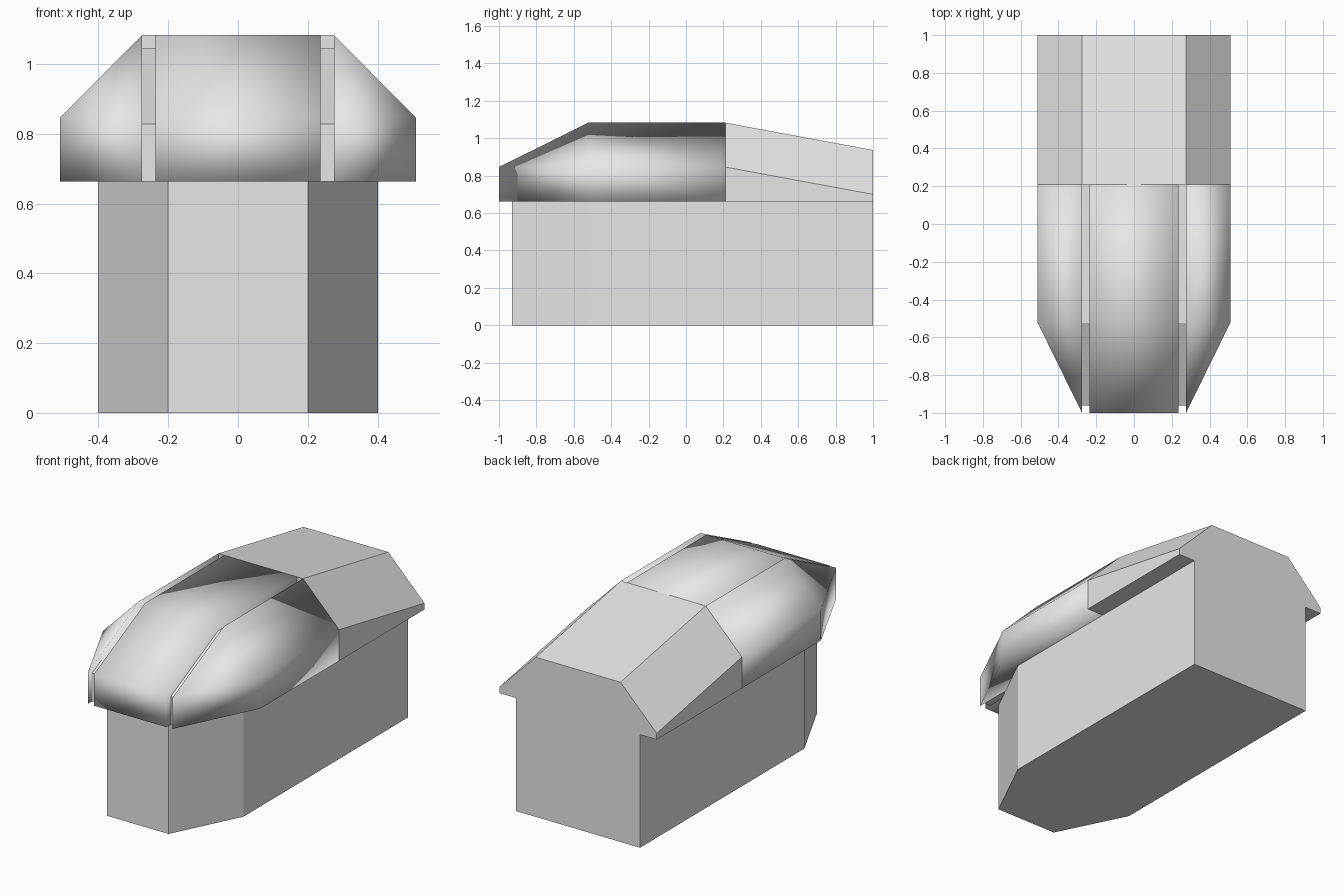
import bpy, bmesh

cube = bpy.data.objects.get("Cube")
if cube:
    bpy.data.objects.remove(cube, do_unlink=True)

# One plain grey for the whole model
grey = bpy.data.materials.new("plain_grey")
grey.use_nodes = True
colour = (0.8, 0.8, 0.8, 1.0)
grey.diffuse_color = colour
grey.node_tree.nodes["Principled BSDF"].inputs["Base Color"].default_value = colour


def solid(name, points, smooth=False):
    """Closed convex solid spanned by its corner points."""
    bm = bmesh.new()
    for p in points:
        bm.verts.new(p)
    bmesh.ops.convex_hull(bm, input=bm.verts[:])
    bmesh.ops.dissolve_limit(bm, angle_limit=0.01, verts=bm.verts[:], edges=bm.edges[:])
    bmesh.ops.recalc_face_normals(bm, faces=bm.faces[:])
    for f in bm.faces:
        f.smooth = smooth
    mesh = bpy.data.meshes.new(name)
    bm.to_mesh(mesh)
    bm.free()
    mesh.materials.append(grey)
    obj = bpy.data.objects.new(name, mesh)
    bpy.context.collection.objects.link(obj)
    return obj


def across(half_width, profile):
    """Sweep a side profile of (y, z) points across the width."""
    return [(s * half_width, y, z) for s in (-1, 1) for y, z in profile]


# Key lines shared by the parts
BACK, SPLIT, BEND, NOSE = 1.0, 0.21, -0.523, -1.0
EAVE, SHOULDER, RIDGE = 0.663, 0.846, 1.083
WIDE, TOP = 0.51, 0.275

# Lower block with a tapered front
outline = [(0.402, BACK), (0.402, BEND), (0.2, -0.93)]
solid("lower_block", [(s * x, y, z) for s in (-1, 1)
                      for x, y in outline for z in (0, EAVE)])

# Rear hood: same section at both ends, sloping down to the back
rear = []
for y, drop in ((SPLIT, 0), (BACK, 0.146)):
    for s in (-1, 1):
        rear += [(s * WIDE, y, EAVE), (s * WIDE, y, SHOULDER - drop),
                 (s * TOP, y, RIDGE - drop)]
solid("rear_hood", rear)

# Recessed core seen at the bottom of the two grooves
solid("groove_core", across(TOP, [
    (SPLIT, EAVE), (SPLIT, 1.045), (BEND, 1.045), (-0.96, 0.828), (-0.96, EAVE)]))

# Centre front panel
solid("centre_panel", across(0.236, [
    (SPLIT, EAVE), (SPLIT, RIDGE), (BEND, RIDGE), (NOSE, SHOULDER), (NOSE, EAVE)]),
    smooth=True)

# Side front panels, tapering in toward the nose
for side, s in (("left", 1), ("right", -1)):
    pts = [(s * TOP, NOSE, EAVE), (s * TOP, NOSE, SHOULDER)]
    for y in (SPLIT, BEND):
        pts += [(s * TOP, y, EAVE), (s * TOP, y, RIDGE),
                (s * WIDE, y, EAVE), (s * WIDE, y, SHOULDER)]
    solid(side + "_side_panel", pts, smooth=True)
